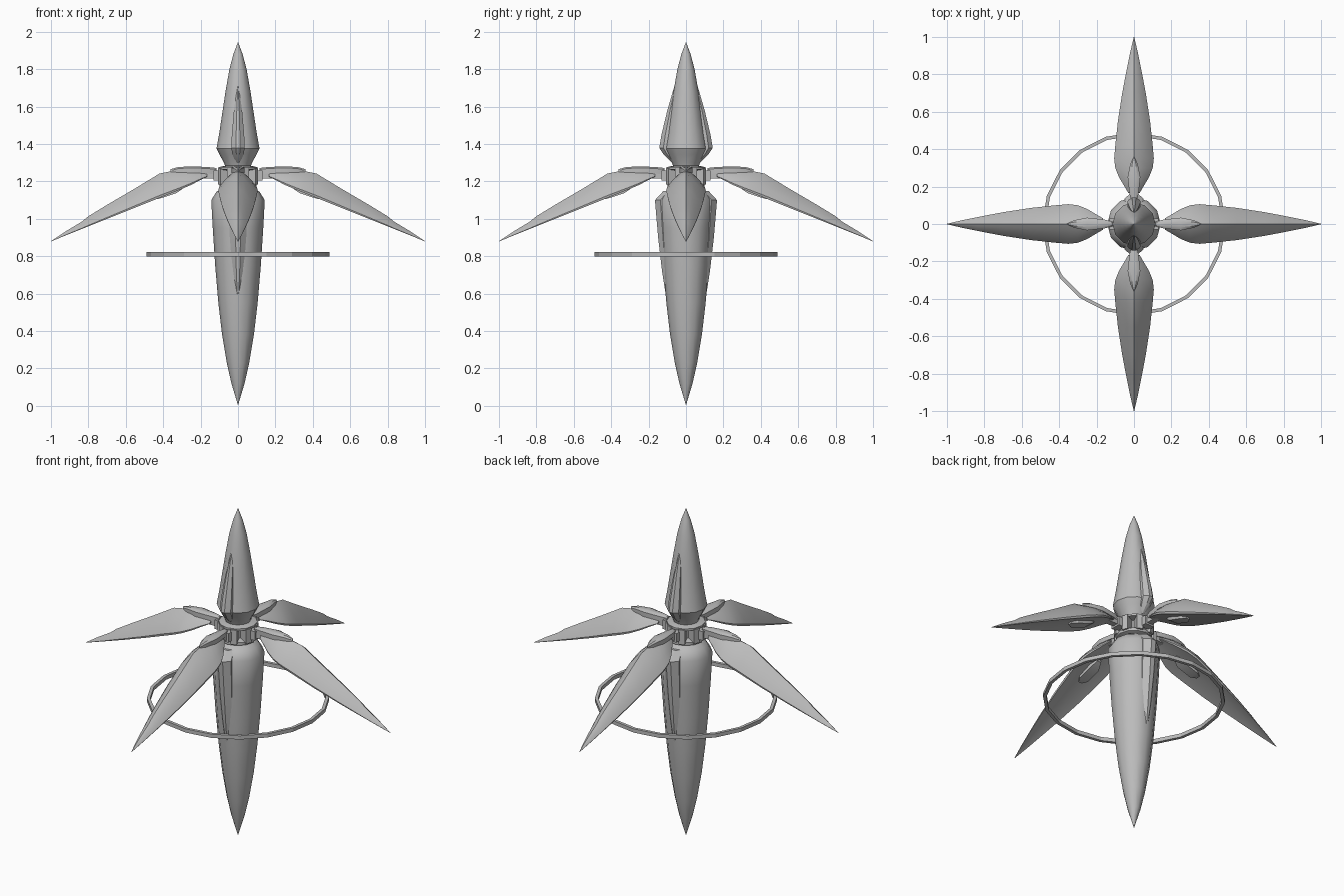
import bpy, bmesh, math
from mathutils import Matrix

if "Cube" in bpy.data.objects:
    bpy.data.objects.remove(bpy.data.objects["Cube"])

grey = bpy.data.materials.new("plain_grey")
grey.diffuse_color = (0.5, 0.5, 0.5, 1)
grey.use_nodes = True
grey.node_tree.nodes["Principled BSDF"].inputs["Base Color"].default_value = grey.diffuse_color


def finish(name, bm, angle=30, turn=0):
    """Turn a bmesh into a named object, optionally rotated about z."""
    bmesh.ops.remove_doubles(bm, verts=bm.verts, dist=1e-5)
    bmesh.ops.recalc_face_normals(bm, faces=bm.faces)
    if turn:
        bmesh.ops.rotate(bm, verts=bm.verts, matrix=Matrix.Rotation(turn, 3, 'Z'))
    me = bpy.data.meshes.new(name)
    bm.to_mesh(me)
    bm.free()
    ob = bpy.data.objects.new(name, me)
    bpy.context.collection.objects.link(ob)
    me.materials.append(grey)
    bpy.ops.object.select_all(action='DESELECT')
    ob.select_set(True)
    bpy.context.view_layer.objects.active = ob
    bpy.ops.object.shade_smooth_by_angle(angle=math.radians(angle))
    return ob


def loft(name, rings, angle=30, turn=0):
    """Skin a list of equal-length closed rings and cap both ends."""
    bm = bmesh.new()
    rows = [[bm.verts.new(p) for p in r] for r in rings]
    n = len(rows[0])
    for a, b in zip(rows, rows[1:]):
        for i in range(n):
            j = (i + 1) % n
            bm.faces.new((a[i], a[j], b[j], b[i]))
    bm.faces.new(rows[0])
    bm.faces.new(rows[-1])
    return finish(name, bm, angle, turn)


def lathe(name, profile, sides=12, angle=35):
    """Revolve (radius, z) points about the vertical axis."""
    rings = []
    for r, z in profile:
        r = max(r, 0.0005)
        rings.append([(r * math.cos(math.tau * i / sides),
                       r * math.sin(math.tau * i / sides), z) for i in range(sides)])
    return loft(name, rings, angle)


def box(name, x0, x1, half, z0, z1, turn):
    rings = [[(x, -half, z0), (x, half, z0), (x, half, z1), (x, -half, z1)] for x in (x0, x1)]
    return loft(name, rings, 30, turn)


def fin(name, stations, turn):
    """Upright leaf-shaped rib; stations are (z, half width, outer reach)."""
    rings = [[(0.02, -w, z), (d - 0.5 * w - 0.004, -w, z), (d, -0.3 * w, z),
              (d, 0.3 * w, z), (d - 0.5 * w - 0.004, w, z), (0.02, w, z)]
             for z, w, d in stations]
    return loft(name, rings, 30, turn)


# Main bodies
lathe("upper_spindle", [(.065, 1.27), (.075, 1.3), (.1, 1.345), (.115, 1.375),
                        (.1, 1.46), (.085, 1.56), (.067, 1.68), (.046, 1.8),
                        (.025, 1.88), (0, 1.945)])
lathe("lower_spindle", [(.075, 1.17), (.115, 1.145), (.143, 1.1), (.135, .95),
                        (.122, .75), (.105, .55), (.085, .38), (.06, .23),
                        (.035, .12), (0, .005)])

# Hub between the bodies
lathe("hub_core", [(.06, 1.15), (.06, 1.29)], 12)
lathe("hub_lower_flange", [(.07, 1.165), (.1, 1.175), (.1, 1.192), (.07, 1.2)], 12)
lathe("hub_upper_flange", [(.07, 1.258), (.105, 1.264), (.105, 1.276), (.07, 1.284)], 12)
for k in range(8):
    box("hub_clip", .05, .108, .018, 1.185, 1.27, math.tau * (k + .5) / 8)

# Ribs on the front and back of both bodies
for s in (1, -1):
    t = s * math.pi / 2
    fin("upper_rib", [(1.3, .012, .075), (1.345, .03, .12), (1.38, .036, .143),
                      (1.45, .033, .131), (1.58, .022, .1), (1.71, .003, .062)], t)
    fin("lower_rib", [(1.15, .04, .12), (1.1, .05, .166), (.9, .044, .149),
                      (.72, .03, .128), (.63, .018, .114), (.55, .003, .1)], t)

# Four drooping petals: (x, half width, ridge z, rim z)
PETAL = [(.165, .03, 1.25, 1.225), (.2, .05, 1.265, 1.208), (.25, .08, 1.268, 1.182),
         (.3, .1, 1.264, 1.16), (.35, .106, 1.256, 1.14), (.42, .1, 1.242, 1.112),
         (.55, .086, 1.163, 1.06), (.7, .063, 1.075, 1.0), (.8, .044, 1.014, .96),
         (.835, .037, .985, .946), (.92, .02, .934, .912), (1.0, .001, .881, .879)]
# Leaf-shaped cap lying on each petal: (x, half width, top z)
CAP = [(.115, .012, 1.272), (.16, .024, 1.277), (.25, .034, 1.281),
       (.32, .02, 1.277), (.36, .003, 1.266)]
for k in range(4):
    t = k * math.pi / 2
    rings = []
    for x, w, top, rim in PETAL:
        h = top - rim
        rings.append([(x, 0, top), (x, w * .3, rim + h * .82), (x, w * .75, rim + h * .42),
                      (x, w, rim + h * .1), (x, w * .97, rim), (x, 0, rim + h * .12),
                      (x, -w * .97, rim), (x, -w, rim + h * .1),
                      (x, -w * .75, rim + h * .42), (x, -w * .3, rim + h * .82)])
    loft("petal", rings, 32, t)
    loft("petal_cap", [[(x, -w, z - .035), (x, -w, z - .008), (x, -w * .5, z),
                        (x, w * .5, z), (x, w, z - .008), (x, w, z - .035)]
                       for x, w, z in CAP], 30, t)
    # Arm, its end block and the small boss beneath the petal
    box("petal_arm", .05, .2, .018, 1.215, 1.25, t)
    box("arm_block", .09, .132, .03, 1.205, 1.258, t)
    loft("petal_boss", [[(x, -w, z), (x, w, z), (x, w, z + .04), (x, -w, z + .04)]
                        for x, w, z in ((.29, .012, 1.165), (.33, .03, 1.137),
                                        (.42, .03, 1.108), (.45, .012, 1.105))], 30, t)

# Free-floating ring: square section, twenty straight segments
lathe_ring = bmesh.new()
rows = []
for i in range(20):
    a = math.tau * i / 20
    rows.append([lathe_ring.verts.new((r * math.cos(a), r * math.sin(a), z))
                 for r, z in ((.472, .8), (.49, .8), (.49, .822), (.472, .822))])
for i in range(20):
    a, b = rows[i], rows[(i + 1) % 20]
    for j in range(4):
        m = (j + 1) % 4
        lathe_ring.faces.new((a[j], a[m], b[m], b[j]))
finish("orbit_ring", lathe_ring, 15)
